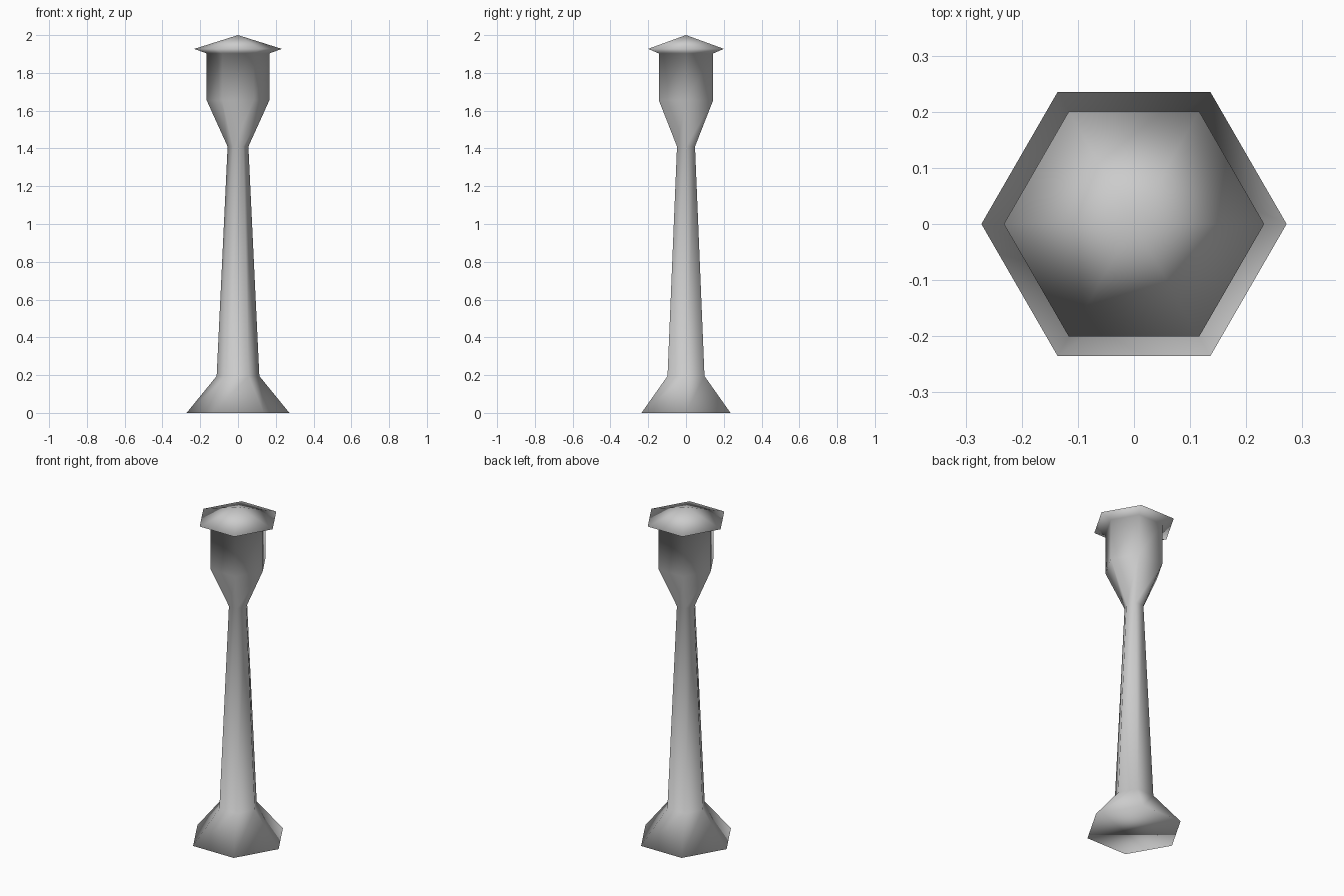
import bpy
import bmesh
from math import cos, sin, tau

SIDES = 6

cube = bpy.data.objects.get("Cube")
if cube:
    bpy.data.objects.remove(cube, do_unlink=True)

# Plain grey stone
stone = bpy.data.materials.new("grey stone")
stone.use_nodes = True
grey = (0.6, 0.6, 0.6, 1)
stone.diffuse_color = grey
stone.node_tree.nodes["Principled BSDF"].inputs["Base Color"].default_value = grey


def hex_tower(name, profile):
    """Stack hexagonal rings of (radius, height); radius 0 makes a tip."""
    bm = bmesh.new()
    rings = []
    for r, z in profile:
        count = SIDES if r else 1
        rings.append([bm.verts.new((r * cos(tau * i / SIDES), r * sin(tau * i / SIDES), z))
                      for i in range(count)])
    for low, high in zip(rings, rings[1:]):
        for i in range(SIDES):
            j = (i + 1) % SIDES
            if len(high) == 1:
                bm.faces.new((low[i], low[j], high[0]))
            else:
                bm.faces.new((low[i], low[j], high[j], high[i]))
    bm.faces.new(reversed(rings[0]))
    bmesh.ops.recalc_face_normals(bm, faces=bm.faces)
    for face in bm.faces:
        face.smooth = True
    mesh = bpy.data.meshes.new(name)
    bm.to_mesh(mesh)
    bm.free()
    mesh.materials.append(stone)
    obj = bpy.data.objects.new(name, mesh)
    bpy.context.collection.objects.link(obj)
    return obj


# One smooth-shaded skin: flared foot, tapering shaft, funnel, lantern room, roof
hex_tower("tower", [
    (0.272, 0), (0.113, 0.195),
    (0.055, 1.41), (0.166, 1.655),
    (0.166, 1.903), (0.232, 1.927),
    (0, 2),
])
